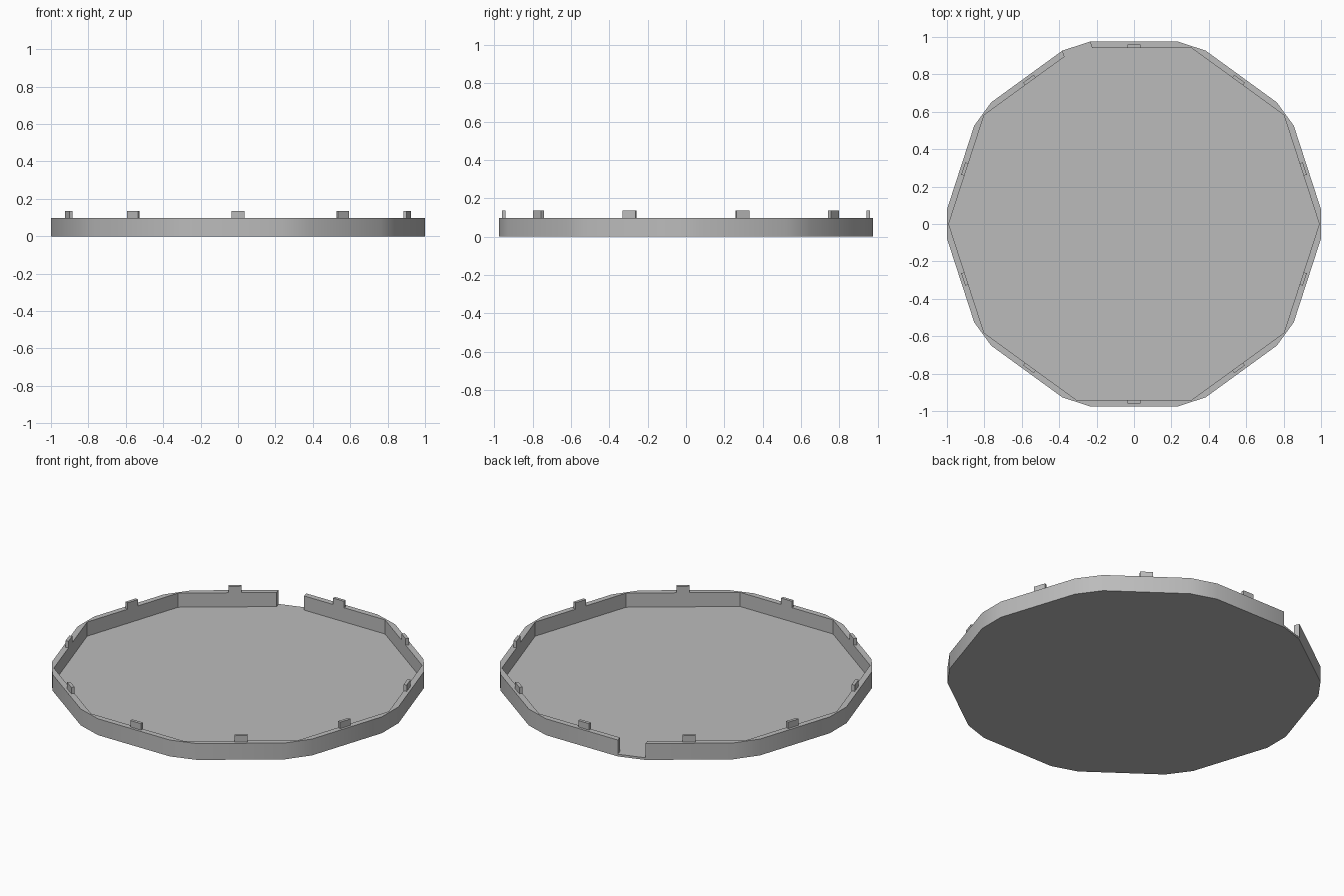
import bpy
import bmesh
from math import cos, sin, tan, pi, radians
from mathutils import Matrix

cube = bpy.data.objects.get("Cube")
if cube:
    bpy.data.objects.remove(cube)

SIDES = 10
STEP = 2 * pi / SIDES
APOTHEM = 0.975       # outer flat sides
INNER = 0.942         # inner flat sides
WALL_TOP = 0.097
FLOOR = 0.013
TAB_TOP = 0.135
CHAMFER = (APOTHEM / cos(STEP / 2) - 1) / tan(STEP / 2)   # half width of a corner cut

grey = bpy.data.materials.new("plain grey")
grey.use_nodes = True
colour = (0.5, 0.5, 0.5, 1)
grey.diffuse_color = colour
grey.node_tree.nodes["Principled BSDF"].inputs["Base Color"].default_value = colour


def make_object(name, bm):
    bmesh.ops.recalc_face_normals(bm, faces=bm.faces)
    mesh = bpy.data.meshes.new(name)
    bm.to_mesh(mesh)
    bm.free()
    mesh.materials.append(grey)
    obj = bpy.data.objects.new(name, mesh)
    bpy.context.collection.objects.link(obj)
    return obj


def prism(name, outline, z0, z1):
    bm = bmesh.new()
    base = bm.faces.new([bm.verts.new((x, y, z0)) for x, y in outline])
    top = bmesh.ops.extrude_face_region(bm, geom=[base])["geom"]
    verts = [v for v in top if isinstance(v, bmesh.types.BMVert)]
    bmesh.ops.translate(bm, verts=verts, vec=(0, 0, z1 - z0))
    if not base.is_valid or len(bm.faces) < len(outline) + 2:
        bm.faces.new([v for v in bm.verts if v not in verts])
    return make_object(name, bm)


def add_box(bm, angle, r0, r1, half_width, z0, z1):
    """Box between two radii, turned to face outwards at an angle."""
    place = (Matrix.Rotation(angle, 4, "Z")
             @ Matrix.Translation(((r0 + r1) / 2, 0, (z0 + z1) / 2))
             @ Matrix.Diagonal((r1 - r0, 2 * half_width, z1 - z0, 1)))
    bmesh.ops.create_cube(bm, size=1, matrix=place)


def combine(target, other, operation):
    mod = target.modifiers.new(other.name, "BOOLEAN")
    mod.operation = operation
    mod.solver = "EXACT"
    mod.object = other
    bpy.context.view_layer.objects.active = target
    bpy.ops.object.modifier_apply(modifier=mod.name)
    bpy.data.objects.remove(other)


# Solid ten-sided body with cut corners
outline = []
for i in range(SIDES):
    a = i * STEP
    for t in (-CHAMFER, CHAMFER):
        outline.append((cos(a) - t * sin(a), sin(a) + t * cos(a)))
tray = prism("tray", outline, 0, WALL_TOP)

# Locating tabs in the middle of each side
bm = bmesh.new()
for i in range(SIDES):
    add_box(bm, (i + 0.5) * STEP, INNER - 0.03, INNER + 0.018, 0.035, WALL_TOP / 2, TAB_TOP)
combine(tray, make_object("tabs", bm), "UNION")

# Hollow interior, which also trims the tabs flush with the wall
radius = INNER / cos(STEP / 2)
hollow = [(radius * cos(i * STEP), radius * sin(i * STEP)) for i in range(SIDES)]
combine(tray, prism("hollow", hollow, FLOOR, 0.3), "DIFFERENCE")

# Notch through the wall at one rear corner
bm = bmesh.new()
add_box(bm, radians(108), 0.8, 1.1, CHAMFER, FLOOR, 0.3)
combine(tray, make_object("notch", bm), "DIFFERENCE")

# Soft outer corners, sharp everywhere else
bpy.ops.object.select_all(action="DESELECT")
tray.select_set(True)
bpy.context.view_layer.objects.active = tray
bpy.ops.object.shade_smooth_by_angle(angle=radians(30))
